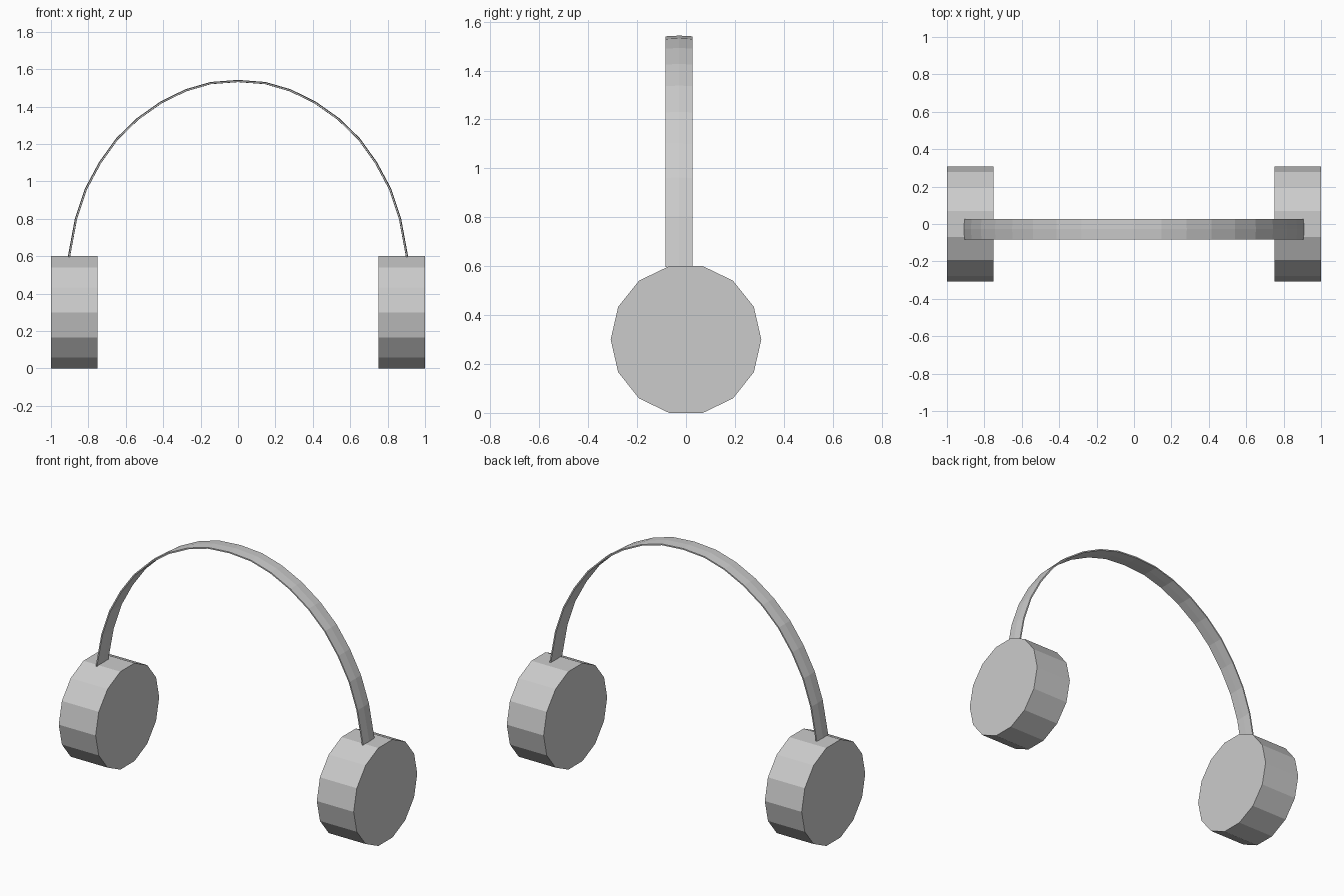
import bpy, bmesh, math
from mathutils import Vector

cube = bpy.data.objects.get("Cube")
if cube:
    bpy.data.objects.remove(cube)

# One plain grey for everything
GREY = (0.6, 0.6, 0.6, 1)
grey = bpy.data.materials.new("plain_grey")
grey.use_nodes = True
grey.diffuse_color = GREY
grey.node_tree.nodes["Principled BSDF"].inputs["Base Color"].default_value = GREY


def add_object(name, bm):
    bmesh.ops.recalc_face_normals(bm, faces=bm.faces)
    mesh = bpy.data.meshes.new(name)
    bm.to_mesh(mesh)
    bm.free()
    mesh.materials.append(grey)
    obj = bpy.data.objects.new(name, mesh)
    bpy.context.collection.objects.link(obj)
    return obj


# Ear cups: fourteen-sided drums lying on their sides
SIDES, RADIUS, DEPTH = 14, 0.308, 0.25
for name, side in (("left_ear_cup", 1), ("right_ear_cup", -1)):
    bm = bmesh.new()
    ring = []
    for i in range(SIDES):
        a = math.tau * i / SIDES
        ring.append(bm.verts.new((-DEPTH / 2, RADIUS * math.cos(a), RADIUS * math.sin(a))))
    disc = bm.faces.new(ring)
    side_faces = bmesh.ops.extrude_face_region(bm, geom=[disc], use_keep_orig=True)
    moved = [g for g in side_faces["geom"] if isinstance(g, bmesh.types.BMVert)]
    bmesh.ops.translate(bm, verts=moved, vec=(DEPTH, 0, 0))
    cup = add_object(name, bm)
    cup.location = (side * (1 - DEPTH / 2), 0, 0.3)

# Headband: half path mirrored, swept with a thin, slightly domed section
half = [(0.904, 0.597), (0.866, 0.802), (0.813, 0.96), (0.738, 1.10), (0.647, 1.227),
        (0.537, 1.334), (0.412, 1.422), (0.28, 1.487), (0.146, 1.526)]
path = [Vector((x, 0, z)) for x, z in half + [(0, 1.537)]]
path += [Vector((-x, 0, z)) for x, z in reversed(half)]
MIDDLE_Y, HALF_WIDTH = -0.028, 0.055
section = [(-1, 0.003), (0, 0.006), (1, 0.003), (1, -0.005), (0, -0.006), (-1, -0.005)]

bm = bmesh.new()
rings = []
for i, p in enumerate(path):
    along = (path[min(i + 1, len(path) - 1)] - path[max(i - 1, 0)]).normalized()
    outward = Vector((along.z, 0, -along.x))
    rings.append([bm.verts.new(p + outward * h + Vector((0, MIDDLE_Y + w * HALF_WIDTH, 0)))
                  for w, h in section])
for a, b in zip(rings, rings[1:]):
    for j in range(len(section)):
        k = (j + 1) % len(section)
        bm.faces.new((a[j], a[k], b[k], b[j]))
bm.faces.new(rings[0])
bm.faces.new(rings[-1])
add_object("headband", bm)
